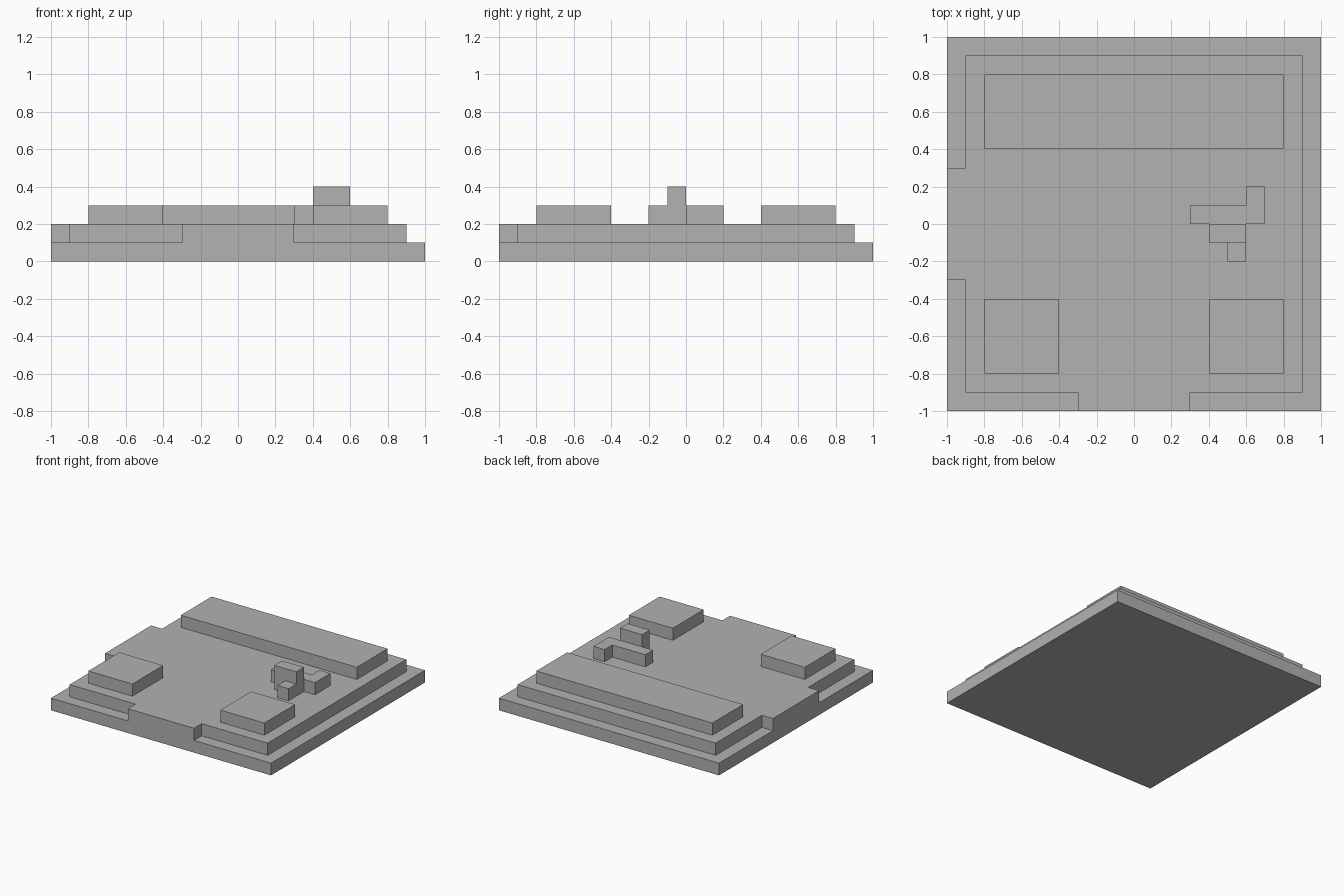
import bpy
import bmesh

cube = bpy.data.objects.get("Cube")
if cube:
    bpy.data.objects.remove(cube, do_unlink=True)

# One flat stone grey for everything
stone = bpy.data.materials.new("stone_grey")
stone.use_nodes = True
GREY = (0.445, 0.445, 0.445, 1)
stone.diffuse_color = GREY
stone.node_tree.nodes["Principled BSDF"].inputs["Base Color"].default_value = GREY

STEP = 0.1  # height of one layer


def prism(name, outline, layer, layers=1):
    """Extrude a counter-clockwise plan outline upward from a layer."""
    bm = bmesh.new()
    verts = [bm.verts.new((x, y, layer * STEP)) for x, y in outline]
    face = bm.faces.new(verts)
    top = bmesh.ops.extrude_face_region(bm, geom=[face], use_keep_orig=True)["geom"]
    moved = [v for v in top if isinstance(v, bmesh.types.BMVert)]
    bmesh.ops.translate(bm, verts=moved, vec=(0, 0, layers * STEP))
    bmesh.ops.recalc_face_normals(bm, faces=bm.faces)
    mesh = bpy.data.meshes.new(name)
    bm.to_mesh(mesh)
    bm.free()
    mesh.materials.append(stone)
    obj = bpy.data.objects.new(name, mesh)
    bpy.context.scene.collection.objects.link(obj)
    return obj


def rect(x0, x1, y0, y1):
    return [(x0, y0), (x1, y0), (x1, y1), (x0, y1)]


# Square base slab
prism("base_slab", rect(-1, 1, -1, 1), 0)

# Raised terrace with entrance tabs reaching the front and one side edge
E, T = 0.9, 0.3
prism("terrace", [(-E, -E), (-T, -E), (-T, -1), (T, -1), (T, -E), (E, -E),
                  (E, E), (-E, E), (-E, T), (-1, T), (-1, -T), (-E, -T)], 1)

# Long back platform and two square front platforms
prism("back_platform", rect(-0.8, 0.8, 0.4, 0.8), 2)
for side, x in (("right", -0.6), ("left", 0.6)):
    prism(f"front_platform_{side}", rect(x - 0.2, x + 0.2, -0.8, -0.4), 2)

# Small stepped cluster: bent wall, taller block and a single step
prism("bent_wall", [(0.3, 0), (0.7, 0), (0.7, 0.2), (0.6, 0.2),
                    (0.6, 0.1), (0.3, 0.1)], 2)
prism("tall_block", rect(0.4, 0.6, -0.1, 0), 2, 2)
prism("small_step", rect(0.5, 0.6, -0.2, -0.1), 2)
